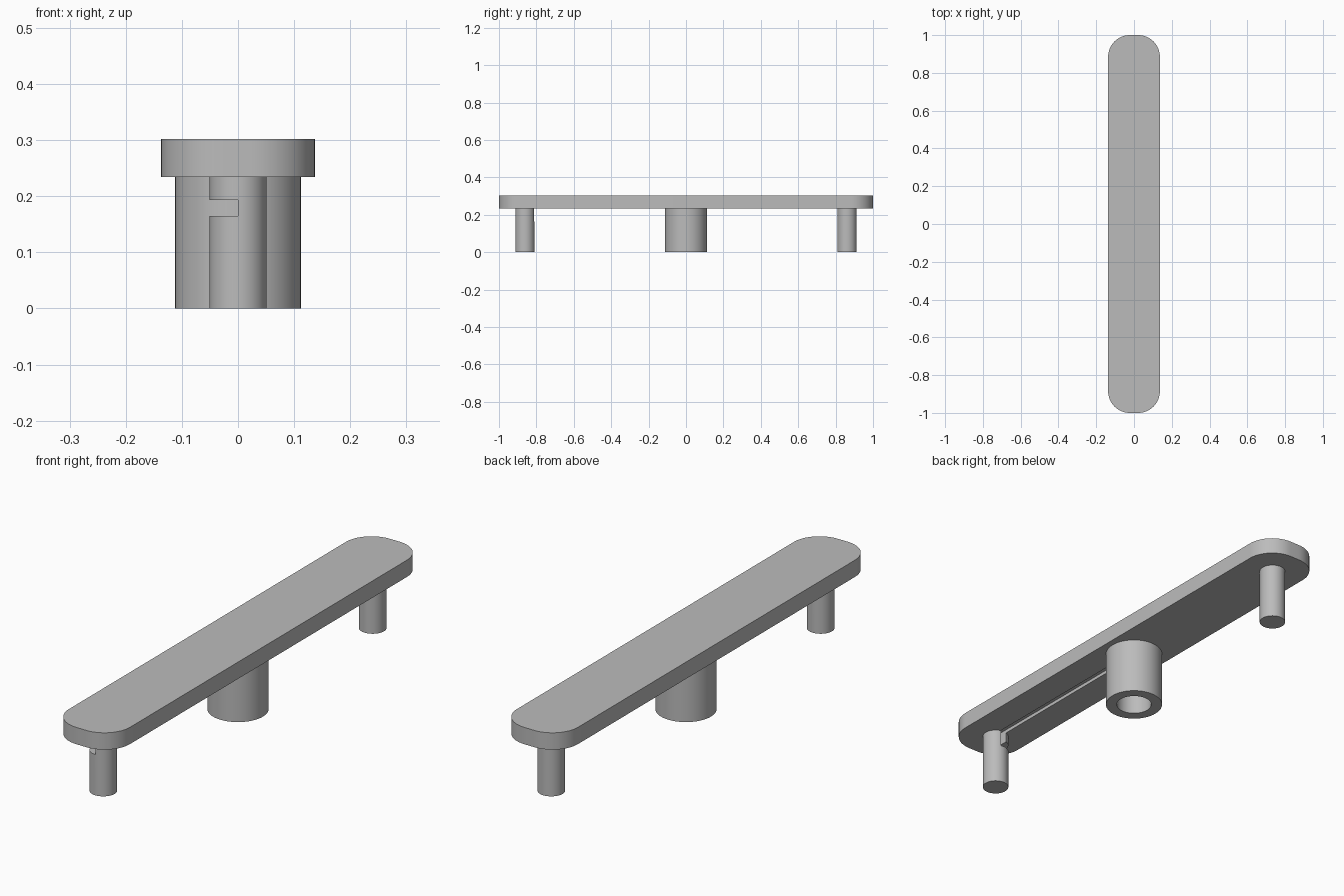
import bpy, bmesh, math

if "Cube" in bpy.data.objects:
    bpy.data.objects.remove(bpy.data.objects["Cube"])

grey = bpy.data.materials.new("plain grey")
grey.diffuse_color = (0.5, 0.5, 0.5, 1)
grey.use_nodes = True
grey.node_tree.nodes["Principled BSDF"].inputs["Base Color"].default_value = grey.diffuse_color

PLATE_Z, TOP_Z = 0.234, 0.302
PIN_Y, PIN_R = 0.861, 0.051


def finish(name, bm):
    bmesh.ops.recalc_face_normals(bm, faces=bm.faces)
    me = bpy.data.meshes.new(name)
    bm.to_mesh(me)
    bm.free()
    me.materials.append(grey)
    ob = bpy.data.objects.new(name, me)
    bpy.context.collection.objects.link(ob)
    return ob


def prism(name, outline, z0, z1):
    """Extrude a closed xy outline from z0 to z1."""
    bm = bmesh.new()
    face = bm.faces.new([bm.verts.new((x, y, z0)) for x, y in outline])
    up = bmesh.ops.extrude_face_region(bm, geom=[face])
    verts = [v for v in up["geom"] if isinstance(v, bmesh.types.BMVert)]
    bmesh.ops.translate(bm, verts=verts, vec=(0, 0, z1 - z0))
    return finish(name, bm)


def circle(r, cy=0, n=48):
    return [(r * math.cos(math.tau * i / n), cy + r * math.sin(math.tau * i / n))
            for i in range(n)]


def box(name, x0, x1, y0, y1, z0, z1):
    return prism(name, [(x0, y0), (x1, y0), (x1, y1), (x0, y1)], z0, z1)


def cut(ob, cutter):
    mod = ob.modifiers.new("cut", 'BOOLEAN')
    mod.operation, mod.solver, mod.object = 'DIFFERENCE', 'EXACT', cutter
    bpy.context.view_layer.objects.active = ob
    bpy.ops.object.modifier_apply(modifier=mod.name)


# Long plate with rounded corners
W, R = 0.137, 0.115
outline = []
for k, (sx, sy) in enumerate([(1, 1), (-1, 1), (-1, -1), (1, -1)]):
    for i in range(17):
        a = math.pi / 2 * (k + i / 16)
        outline.append((sx * (W - R) + R * math.cos(a), sy * (1 - R) + R * math.sin(a)))
plate = prism("plate", outline, PLATE_Z, TOP_Z)

# End pins
front_pin = prism("front_pin", circle(PIN_R, -PIN_Y), 0, PLATE_Z)
back_pin = prism("back_pin", circle(PIN_R, PIN_Y), 0, PLATE_Z)

# Central socket: tube wall swept as a ring section
bm = bmesh.new()
section = [(0.112, 0), (0.112, PLATE_Z), (0.069, PLATE_Z), (0.069, 0)]
rings = [[bm.verts.new((x, y, z)) for x, y in circle(r)] for r, z in section]
for a, b in zip(rings, rings[1:] + rings[:1]):
    for i in range(48):
        j = (i + 1) % 48
        bm.faces.new((a[i], a[j], b[j], b[i]))
socket = finish("central_socket", bm)

# Channel from the front pin along the underside, and the pin's side notch
channel = box("channel_cutter", -0.014, 0.014, -PIN_Y, -0.05, 0.165, PLATE_Z + 0.014)
notch = box("notch_cutter", -0.08, 0, -PIN_Y - 0.08, -PIN_Y + 0.08, 0.165, 0.193)
cut(plate, channel)
cut(front_pin, channel)
cut(front_pin, notch)
for helper in (channel, notch):
    bpy.data.objects.remove(helper, do_unlink=True)

# Smooth round walls, keep edges sharp
for ob in (plate, front_pin, back_pin, socket):
    bpy.ops.object.select_all(action='DESELECT')
    ob.select_set(True)
    bpy.context.view_layer.objects.active = ob
    bpy.ops.object.shade_smooth_by_angle(angle=math.radians(30))
